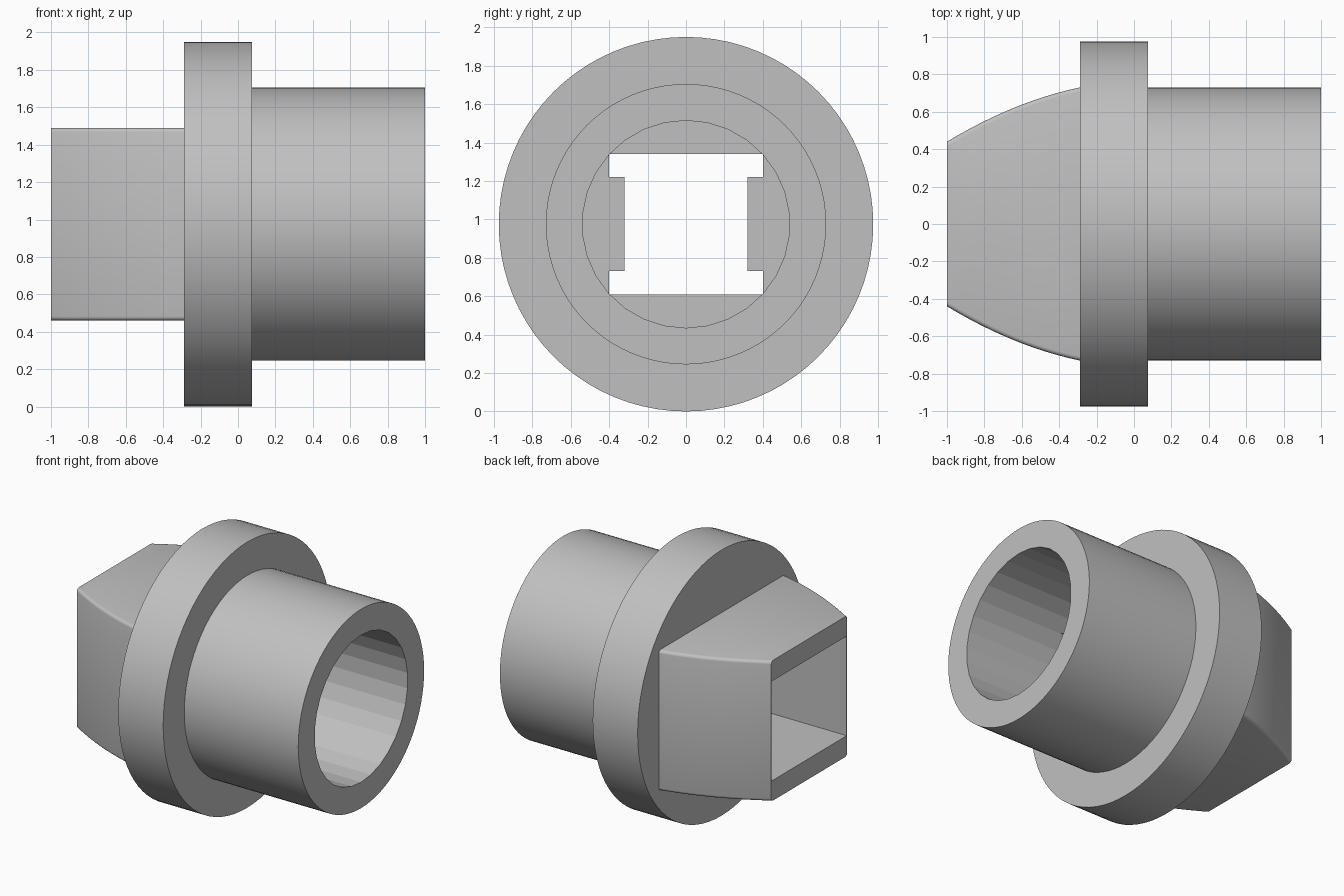
import bpy, bmesh, math
from mathutils import Matrix

if "Cube" in bpy.data.objects:
    bpy.data.objects.remove(bpy.data.objects["Cube"])

AXIS_Z = 0.975      # height of the fitting's axis
FLANGE_BACK = -0.29

grey = bpy.data.materials.new("plain grey")
grey.use_nodes = True
colour = (0.53, 0.53, 0.53, 1)
grey.diffuse_color = colour
grey.node_tree.nodes["Principled BSDF"].inputs["Base Color"].default_value = colour


def finish(name, bm):
    bmesh.ops.recalc_face_normals(bm, faces=bm.faces)
    mesh = bpy.data.meshes.new(name)
    bm.to_mesh(mesh)
    bm.free()
    mesh.materials.append(grey)
    ob = bpy.data.objects.new(name, mesh)
    ob.location.z = AXIS_Z
    bpy.context.collection.objects.link(ob)
    return ob


def lathe(name, profile, sides):
    """Spin a profile of (x, radius) points about the x axis."""
    bm = bmesh.new()
    rings = []
    for x, r in profile:
        angles = [math.tau * i / sides for i in range(sides)]
        rings.append([bm.verts.new((x, r * math.sin(a), r * math.cos(a))) for a in angles])
    for a, b in zip(rings, rings[1:]):
        for i in range(sides):
            j = (i + 1) % sides
            bm.faces.new((a[i], a[j], b[j], b[i]))
    bm.faces.new(rings[0])
    bm.faces.new(rings[-1])
    return finish(name, bm)


def prism(name, outline, offset, depth):
    """Extrude a flat outline of 3D points along a vector."""
    bm = bmesh.new()
    face = bm.faces.new([bm.verts.new(p) for p in outline])
    top = bmesh.ops.extrude_face_region(bm, geom=[face])["geom"]
    verts = [v for v in top if isinstance(v, bmesh.types.BMVert)]
    bmesh.ops.translate(bm, vec=[c * depth for c in offset], verts=verts)
    return finish(name, bm)


def apply(ob, mod):
    bpy.context.view_layer.objects.active = ob
    bpy.ops.object.modifier_apply(modifier=mod.name)


def cut(ob, cutter):
    mod = ob.modifiers.new("cut", 'BOOLEAN')
    mod.operation = 'DIFFERENCE'
    mod.solver = 'EXACT'
    mod.object = cutter
    apply(ob, mod)
    bpy.data.objects.remove(cutter)


def smooth(ob, degrees):
    bpy.ops.object.select_all(action='DESELECT')
    ob.select_set(True)
    bpy.context.view_layer.objects.active = ob
    bpy.ops.object.shade_smooth_by_angle(angle=math.radians(degrees))


# Flange and round tube, with a faceted bore down to an inner wall
body = lathe("flange_and_tube", [(FLANGE_BACK, 0.975), (0.075, 0.975),
                                 (0.075, 0.73), (1, 0.73)], 80)
cut(body, lathe("bore_cutter", [(-0.1, 0.54), (1.2, 0.54)], 30))

# Opening through the inner wall, narrowed by a tab on each side
quarter = [(0.32, 0.245), (0.40, 0.245), (0.40, 0.365)]
outline = quarter + [(-y, z) for y, z in reversed(quarter)]
outline += [(-y, -z) for y, z in outline]
cut(body, prism("opening_cutter", [(-0.5, y, z) for y, z in outline], (1, 0, 0), 0.8))
smooth(body, 10)

# Flared spout with bowed sides and softened long edges
steps = 12
bow = []
for i in range(steps + 1):
    t = i / steps
    bow.append((-1 + 0.71 * t, 0.44 + 0.29 * t + 0.14 * t * (1 - t)))
bow.append((-0.25, 0.73))
plan = bow + [(x, -y) for x, y in reversed(bow)]
spout = prism("square_spout", [(x, y, -0.515) for x, y in plan], (0, 0, 1), 1.03)
bm = bmesh.new()
bm.from_mesh(spout.data)
long_edges = [e for e in bm.edges
              if abs(e.verts[0].co.z - e.verts[1].co.z) < 0.01
              and abs(e.verts[0].co.x - e.verts[1].co.x) > 0.01]
bmesh.ops.bevel(bm, geom=long_edges, offset=0.022, segments=3, profile=0.5, affect='EDGES')
bm.to_mesh(spout.data)
bm.free()

# Straight rectangular passage through the spout
corners = [(0.435, 0.365), (-0.435, 0.365), (-0.435, -0.365), (0.435, -0.365)]
cut(spout, prism("passage_cutter", [(-1.2, y, z) for y, z in corners], (1, 0, 0), 1.2))
smooth(spout, 35)
